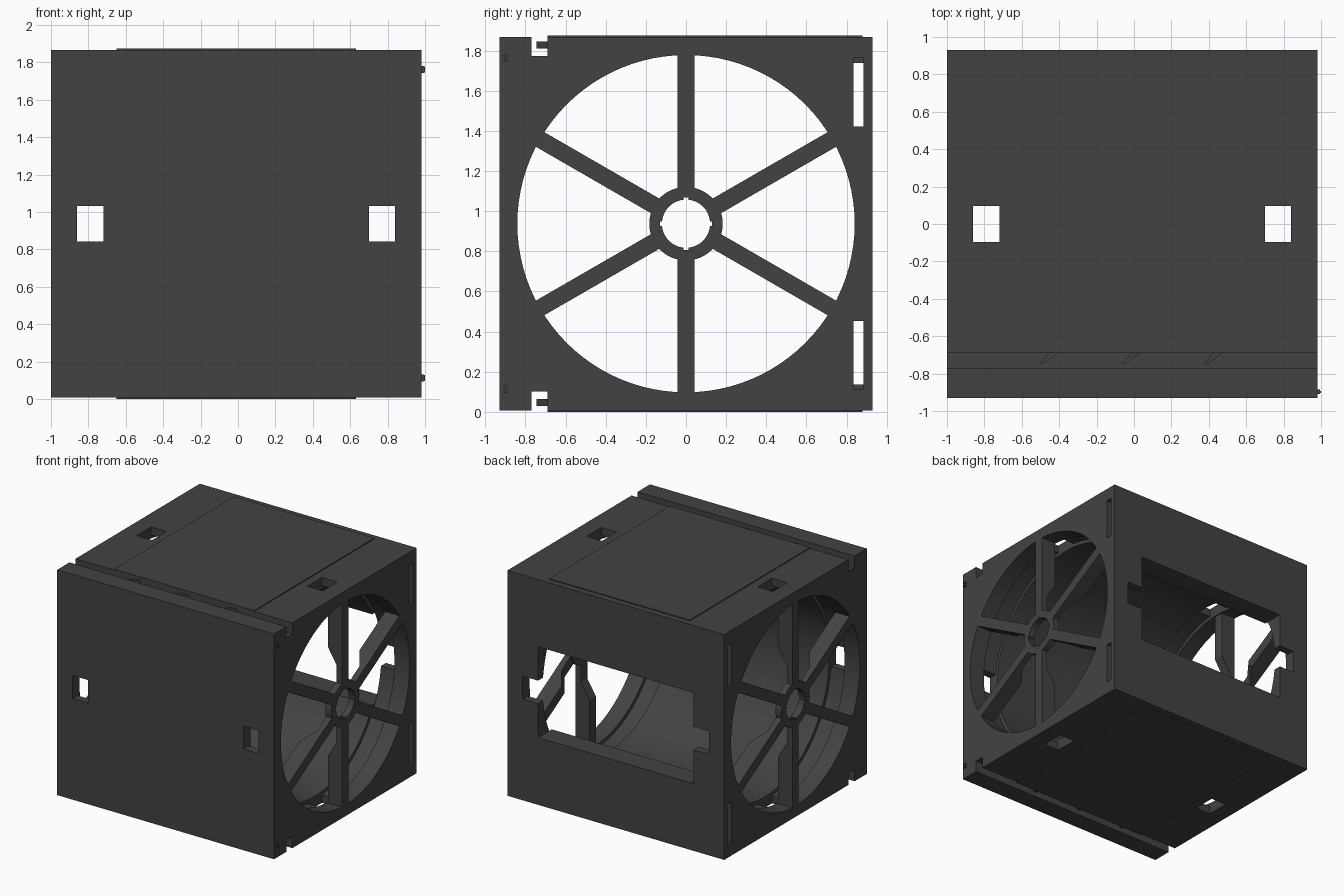
import bpy, bmesh, math
from mathutils import Matrix, Vector

if "Cube" in bpy.data.objects:
    bpy.data.objects.remove(bpy.data.objects["Cube"], do_unlink=True)

CX, CZ = -0.01, 0.9375      # axis of the bore
HALF = 0.99                 # half length along x
SIDE = 0.93                 # half width of the square section
BORE = 0.84

mat = bpy.data.materials.new("charcoal plastic")
mat.use_nodes = True
mat.diffuse_color = (0.055, 0.055, 0.055, 1)
mat.node_tree.nodes["Principled BSDF"].inputs["Base Color"].default_value = mat.diffuse_color


def finish(name, bm):
    bmesh.ops.recalc_face_normals(bm, faces=bm.faces)
    mesh = bpy.data.meshes.new(name)
    bm.to_mesh(mesh)
    bm.free()
    mesh.materials.append(mat)
    obj = bpy.data.objects.new(name, mesh)
    bpy.context.collection.objects.link(obj)
    return obj


def box(name, xs, ys, zs):
    bm = bmesh.new()
    lo, hi = Vector((xs[0], ys[0], zs[0])), Vector((xs[1], ys[1], zs[1]))
    m = Matrix.Translation((lo + hi) / 2) @ Matrix.Diagonal((*(hi - lo), 1))
    bmesh.ops.create_cube(bm, size=1, matrix=m)
    return finish(name, bm)


def cylinder(name, x0, x1, radius, sides=96):
    bm = bmesh.new()
    m = Matrix.Translation(((x0 + x1) / 2, 0, CZ)) @ Matrix.Rotation(math.pi / 2, 4, 'Y')
    bmesh.ops.create_cone(bm, cap_ends=True, segments=sides, radius1=radius,
                          radius2=radius, depth=x1 - x0, matrix=m)
    return finish(name, bm)


def prism(name, points, offset):
    """Extrude a closed outline along an offset."""
    bm = bmesh.new()
    face = bm.faces.new([bm.verts.new(p) for p in points])
    ext = bmesh.ops.extrude_face_region(bm, geom=[face])
    bmesh.ops.translate(bm, vec=offset,
                        verts=[v for v in ext["geom"] if isinstance(v, bmesh.types.BMVert)])
    return finish(name, bm)


def activate(obj):
    bpy.ops.object.select_all(action='DESELECT')
    obj.select_set(True)
    bpy.context.view_layer.objects.active = obj


def cut(obj, *cutters):
    activate(obj)
    for c in cutters:
        mod = obj.modifiers.new("cut", 'BOOLEAN')
        mod.operation, mod.solver, mod.object = 'DIFFERENCE', 'EXACT', c
        bpy.ops.object.modifier_apply(modifier=mod.name)
        bpy.data.objects.remove(c, do_unlink=True)


def smooth(obj):
    activate(obj)
    bpy.ops.object.shade_smooth_by_angle(angle=math.radians(30))


# Square housing with a round bore
housing = box("housing", (CX - HALF, CX + HALF), (-SIDE, SIDE), (CZ - SIDE, CZ + SIDE))
cut(housing, cylinder("bore", -2, 2, BORE))

for s in (-1, 1):
    # Wider channel behind each end rim, and windows through all four walls
    xs = sorted((CX + s * 0.71, CX + s * 0.85))
    cut(housing, cylinder("channel", *xs, 0.87),
        box("side_window", xs, (-2, 2), (CZ - 0.095, CZ + 0.095)),
        box("top_window", xs, (-0.095, 0.095), (-1, 3)))
    # Long grooves across the top and bottom
    cut(housing, box("groove", (-2, 2), (-0.77, -0.69),
                     sorted((CZ + s * 0.835, CZ + s * 1.2))))
    # Cable slots along the back corners, longer at the end faces
    cut(housing, box("slot", (-2, 2), (0.835, 0.885),
                     sorted((CZ + s * 0.485, CZ + s * 0.8))))
    for e in (-1, 1):
        cut(housing, box("slot_recess", sorted((CX + e * 0.93, CX + e * 1.2)),
                         (0.835, 0.885), sorted((CZ + s * 0.485, CZ + s * 0.825))))

# Large opening in the back wall
cut(housing, box("back_opening", (CX - 0.71, CX + 0.71), (0.3, 2), (CZ - 0.375, CZ + 0.375)))
smooth(housing)

# Spoked guards at both ends
for s, side in ((-1, "right"), (1, "left")):
    face = CX + s * HALF
    inner = face - s * 0.055
    hub = cylinder(side + "_hub", *sorted((face, inner)), 0.183, 48)
    cut(hub, cylinder("hub_hole", -2, 2, 0.12, 48))
    for k in range(2):
        notch = [(-0.01, 0.13), (0.01, 0.13)][k]
        cut(hub, box("notch", (-2, 2), (-0.13, 0.13), (CZ - 0.012, CZ + 0.012)) if k == 0 else
            box("notch", (-2, 2), (-0.012, 0.012), (CZ - 0.13, CZ + 0.13)))
    smooth(hub)
    for i in range(6):
        # Thin near the hub, deep near the rim
        outline = [(0, 0.165), (0.05, 0.165), (0.05, 0.32), (0.13, 0.45),
                   (0.13, BORE), (0, BORE)]
        spoke = prism(f"{side}_spoke_{i + 1}",
                      [(face - s * d, -0.042, r) for d, r in outline], (0, 0.084, 0))
        spoke.data.transform(Matrix.Translation((0, 0, CZ)) @
                             Matrix.Rotation(i * math.pi / 3, 4, 'X'))

# Thin raised panels and groove clips, top and bottom
for s, level in ((-1, "bottom"), (1, "top")):
    box(level + "_panel", (CX - 0.64, CX + 0.64), (-0.69, 0.88),
        sorted((CZ + s * 0.925, CZ + s * 0.9375)))
    for i, x in enumerate((-0.46, -0.02, 0.42)):
        z = CZ + s * 0.89
        prism(f"{level}_clip_{i + 1}",
              [(x - 0.045, -0.745, z - 0.018), (x - 0.02, -0.745, z - 0.018),
               (x + 0.06, -0.685, z - 0.018), (x + 0.01, -0.685, z - 0.018)], (0, 0, 0.036))
    # Small raised pegs on the left end face
    zp = CZ + s * 0.825
    box(level + "_peg", (0.97, 1.0), (-0.904, -0.892), (zp - 0.016, zp + 0.016))
    for dz in (-0.014, 0.014):
        box(level + "_peg_cap", (0.97, 0.995), (-0.91, -0.886), (zp + dz - 0.004, zp + dz + 0.004))
